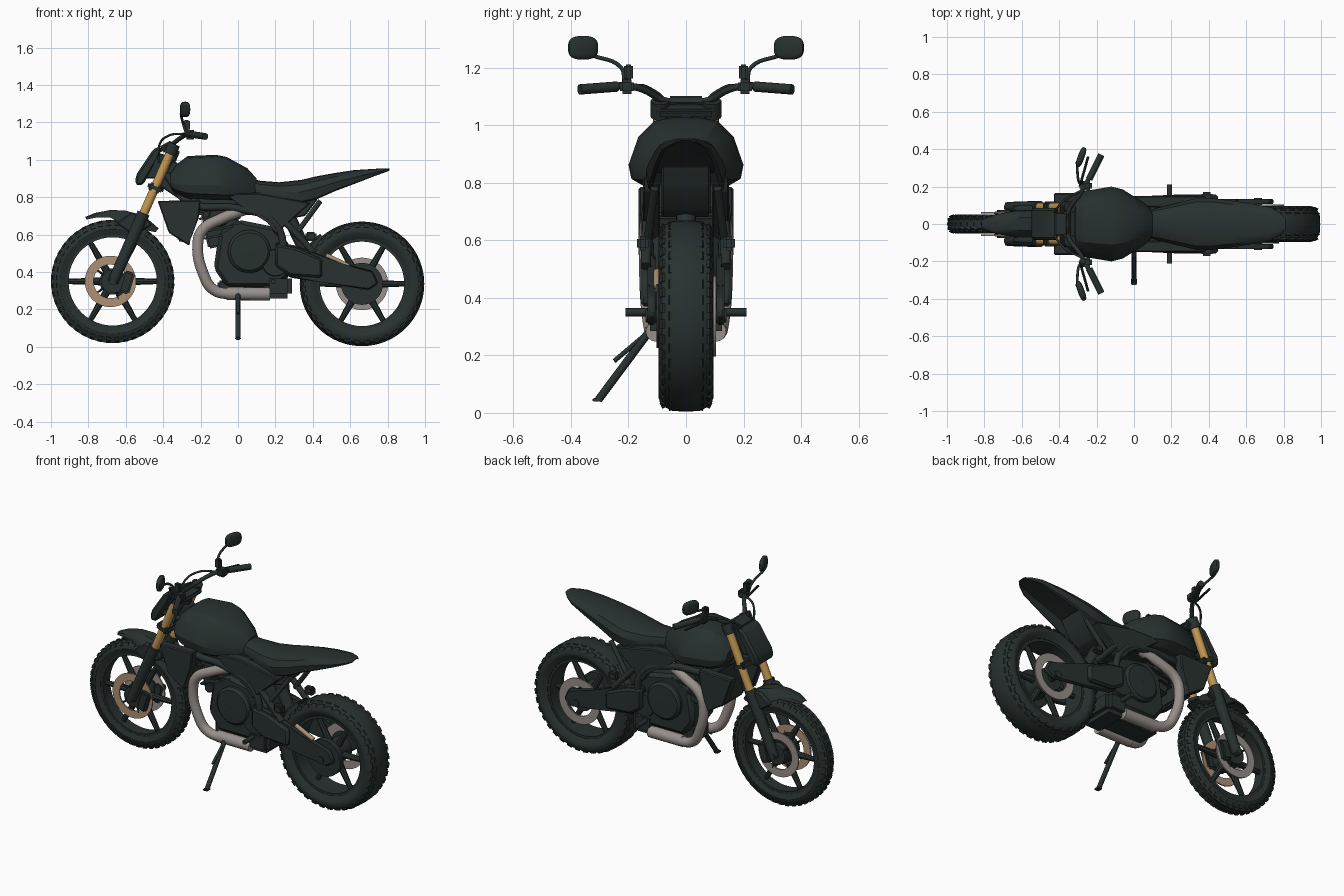
import bpy, bmesh, math
from mathutils import Vector, Matrix

if "Cube" in bpy.data.objects:
    bpy.data.objects.remove(bpy.data.objects["Cube"])

def material(name, rgb):
    m = bpy.data.materials.new(name)
    m.diffuse_color = (*rgb, 1)
    m.use_nodes = True
    m.node_tree.nodes["Principled BSDF"].inputs["Base Color"].default_value = m.diffuse_color
    return m

DARK = material("dark charcoal", (0.021, 0.031, 0.029))
GOLD = material("fork gold", (0.55, 0.31, 0.09))
STEEL = material("exhaust steel", (0.31, 0.275, 0.255))
COPPER = material("front disc copper", (0.42, 0.28, 0.18))

def finish(name, bm, mat, angle=35):
    bmesh.ops.recalc_face_normals(bm, faces=bm.faces)
    me = bpy.data.meshes.new(name)
    bm.to_mesh(me)
    bm.free()
    me.materials.append(mat)
    for p in me.polygons:
        p.use_smooth = True
    me.set_sharp_from_angle(angle=math.radians(angle))
    ob = bpy.data.objects.new(name, me)
    bpy.context.collection.objects.link(ob)
    return ob

def skin(bm, rings, close=False, caps=True):
    """Bridge equal-length vertex rings."""
    n = len(rings[0])
    for a, b in zip(rings, rings[1:] + rings[:1] if close else rings[1:]):
        for i in range(n):
            bm.faces.new((a[i], a[(i + 1) % n], b[(i + 1) % n], b[i]))
    if caps and not close:
        bm.faces.new(rings[0])
        bm.faces.new(rings[-1])

def lathe(name, c, prof, mat, n=48):
    """Revolve a closed (radius, y) profile about a y axis through c."""
    bm = bmesh.new()
    rings = []
    for k in range(n):
        a = 2 * math.pi * k / n
        rings.append([bm.verts.new((c[0] + r * math.cos(a), c[1] + y, c[2] + r * math.sin(a))) for r, y in prof])
    skin(bm, rings, close=True)
    return finish(name, bm, mat)

def ring(name, c, r0, r1, half, mat):
    return lathe(name, c, [(r0, -half), (r1, -half), (r1, half), (r0, half)], mat)

def rod(name, p, q, r0, mat, r1=None, n=16):
    p, q = Vector(p), Vector(q)
    bm = bmesh.new()
    rot = (q - p).to_track_quat('Z', 'Y').to_matrix().to_4x4()
    bmesh.ops.create_cone(bm, cap_ends=True, segments=n, radius1=r0, radius2=r0 if r1 is None else r1,
                          depth=(q - p).length, matrix=Matrix.Translation((p + q) / 2) @ rot)
    return finish(name, bm, mat)

def tube(name, pts, r, mat):
    """Smooth bent pipe through the points."""
    cu = bpy.data.curves.new(name, 'CURVE')
    cu.dimensions, cu.bevel_depth, cu.bevel_resolution = '3D', r, 6
    cu.resolution_u, cu.use_fill_caps = 6, True
    sp = cu.splines.new('BEZIER')
    sp.bezier_points.add(len(pts) - 1)
    for b, p in zip(sp.bezier_points, pts):
        b.co = p
        b.handle_left_type = b.handle_right_type = 'AUTO'
    tmp = bpy.data.objects.new(name + " path", cu)
    bpy.context.collection.objects.link(tmp)
    bpy.context.view_layer.update()
    bm = bmesh.new()
    me = bpy.data.meshes.new_from_object(tmp.evaluated_get(bpy.context.evaluated_depsgraph_get()))
    bm.from_mesh(me)
    bpy.data.objects.remove(tmp)
    return finish(name, bm, mat)

def box(name, loc, size, mat=DARK, tilt=0, bevel=0.01):
    bm = bmesh.new()
    bmesh.ops.create_cube(bm, size=1, matrix=Matrix.Translation(loc) @ Matrix.Rotation(tilt, 4, 'Y') @ Matrix.Diagonal((*size, 1)))
    bmesh.ops.bevel(bm, geom=bm.edges[:], offset=bevel, segments=2, affect='EDGES')
    return finish(name, bm, mat)

def plate(name, pts, y0, y1, mat=DARK, bevel=0.006):
    """Extrude an x-z outline from y0 to y1."""
    bm = bmesh.new()
    skin(bm, [[bm.verts.new((x, y, z)) for x, z in pts] for y in (y0, y1)])
    bmesh.ops.bevel(bm, geom=bm.edges[:], offset=bevel, segments=1, affect='EDGES')
    return finish(name, bm, mat)

def loft(name, rows, prof, mat=DARK, angle=35):
    """Rows are (x, z low, z high, half width); prof is half a section in 0..1."""
    full = prof + [(-y, z) for y, z in reversed(prof) if y > 0]
    bm = bmesh.new()
    skin(bm, [[bm.verts.new((x, w * y, a + (b - a) * z)) for y, z in full] for x, a, b, w in rows])
    return finish(name, bm, mat, angle)

def guard(name, c, stations):
    """Curved mudguard: stations are (angle, radius, half width, side drop)."""
    bm = bmesh.new()
    rings = []
    for deg, r, w, drop in stations:
        sec = []
        for t in (0, 0.006):
            row = [(w * y, r - t - drop * d) for y, d in ((-1, 1), (-.85, .4), (-.45, 0), (.45, 0), (.85, .4), (1, 1))]
            sec += row if t == 0 else row[::-1]
        a = math.radians(deg)
        rings.append([bm.verts.new((c[0] + q * math.cos(a), y, c[2] + q * math.sin(a))) for y, q in sec])
    skin(bm, rings)
    return finish(name, bm, DARK)

def wheel(name, c, r, w, rim, knobs, sink):
    """Tyre, tread blocks, rim, six spokes and hub."""
    prof = [(rim, -w * .75), (rim + .03, -w * .97), (r - .05, -w), (r - .024, -w * .87), (r - .007, -w * .5),
            (r - .004, 0), (r - .007, w * .5), (r - .024, w * .87), (r - .05, w), (rim + .03, w * .97), (rim, w * .75)]
    lathe(name + " tyre", c, prof, DARK, 64)
    bm = bmesh.new()
    for k in range(knobs):
        for y, dr, turn in ((0, 0, .5), (-.5, .003, 0), (.5, .003, 0), (-.78, .013, .5), (.78, .013, .5)):
            m = Matrix.Translation(c) @ Matrix.Rotation((k + turn) * 2 * math.pi / knobs, 4, 'Y')
            m = m @ Matrix.Translation((r - .01 - dr - sink, y * w, 0)) @ Matrix.Rotation(-y * .6, 4, 'Z')
            bmesh.ops.create_cube(bm, size=1, matrix=m @ Matrix.Diagonal((.02, w * .3, 3.4 * r / knobs, 1)))
    finish(name + " tread", bm, DARK)
    ring(name + " rim", c, rim - .014, rim + .008, w * .72, DARK)
    for k in range(6):
        a = k * math.pi / 3
        d = Vector((math.cos(a), 0, math.sin(a)))
        rod(name + " spoke", Vector(c) + d * .04, Vector(c) + d * (rim - .005), .022, DARK, .014, 8)
    ring(name + " hub", c, .012, .07, w * .8, DARK)

F, R = (-0.67, 0, 0.35), (0.663, 0, 0.337)
wheel("front wheel", F, 0.33, 0.05, 0.25, 44, 0)
wheel("rear wheel", R, 0.337, 0.095, 0.24, 36, .007)
rod("front axle", (F[0], -.115, F[2]), (F[0], .115, F[2]), .02, DARK)
rod("rear axle", (R[0], -.14, R[2]), (R[0], .14, R[2]), .022, DARK)
# rear brake and drive
ring("rear brake disc", (R[0], .1, R[2]), .09, .14, .004, STEEL)
ring("rear sprocket", (R[0], -.085, R[2]), .03, .112, .018, DARK)
rod("chain run", (.47, -.1, .49), (.59, -.1, .432), .013, COPPER)
guard("front mudguard", F, [(113, .375, .025, .01), (104, .378, .05, .02), (92, .382, .062, .035), (80, .385, .075, .07),
                            (68, .385, .08, .08), (58, .38, .07, .05), (49, .375, .045, .02)])
guard("rear hugger", R, [(130, .35, .05, .02), (145, .357, .085, .04), (158, .36, .09, .04), (172, .36, .08, .03)])

# tank, seat and hollow tail
loft("fuel tank", [(-.36, .85, .93, .12), (-.33, .82, .975, .15), (-.27, .795, 1.02, .175), (-.12, .785, 1.027, .2),
                   (-.06, .785, 1.015, .185), (.05, .79, .955, .115), (.1, .80, .90, .07)],
     [(0, 0), (.7, 0), (.95, .12), (1, .32), (.83, .72), (.55, .95), (.25, 1), (0, 1)], angle=25)
loft("seat and tail", [(.04, .80, .905, .06), (.12, .79, .888, .085), (.22, .775, .88, .11), (.34, .765, .893, .14),
                       (.42, .785, .912, .138), (.52, .83, .93, .125), (.62, .868, .945, .11), (.73, .912, .952, .09),
                       (.78, .93, .955, .06), (.81, .942, .955, .03)],
     [(0, .6), (.7, .55), (.84, .03), (.93, .1), (1, .5), (.85, .8), (.5, .97), (0, 1)])
plate("under tail", [(.2, .8), (.46, .86), (.42, .78), (.36, .70), (.25, .68)], -.085, .085)

# engine block
plate("crankcase", [(-.13, .42), (-.1, .62), (0, .68), (.2, .64), (.28, .54), (.28, .38), (.2, .32), (-.06, .32)], -.115, .115, bevel=.02)
box("cylinder", (-.09, 0, .66), (.19, .2, .24), tilt=-.2)
for i in range(5):
    box("cooling fin", (-.075 - i * .009, 0, .6 + i * .035), (.22, .23, .012), tilt=-.2, bevel=.003)
box("airbox", (-.02, 0, .765), (.5, .2, .12))
box("belly pan", (.05, 0, .31), (.32, .15, .09))
box("silencer", (.215, 0, .325), (.15, .25, .13), bevel=.025)
box("radiator", (-.28, 0, .67), (.06, .22, .22), tilt=.15)
rod("rear shock", (.27, 0, .7), (.38, 0, .47), .035, DARK)

# steering head
tilt = math.atan2(.155, .35)
box("upper clamp", (-.355, 0, 1.055), (.09, .2, .035), tilt=tilt)
box("lower clamp", (-.445, 0, .85), (.08, .24, .04), tilt=tilt)
rod("steering stem", (-.34, 0, 1.05), (-.43, 0, .84), .03, DARK)
box("instrument cluster", (-.38, 0, 1.07), (.08, .13, .04), tilt=-.5)
plate("headlight", [(-.55, .87), (-.545, .92), (-.455, 1.055), (-.415, 1.075), (-.405, 1.055), (-.435, 1.01), (-.505, .87), (-.53, .86)], -.085, .085, bevel=.012)
plate("headlight bracket", [(-.50, .90), (-.43, 1.04), (-.37, 1.02), (-.42, .9)], -.05, .05)
plate("frame neck", [(-.42, .86), (-.35, 1.0), (-.2, .9), (-.2, .78), (-.3, .78)], -.045, .045)

# parts on both sides
for s, side, disc in ((-1, "left ", COPPER), (1, "right ", STEEL)):
    ring(side + "front brake disc", (F[0] - .012, s * .06, F[2]), .09, .137, .004, disc)
    ring(side + "front hub drum", (F[0], s * .055, F[2]), .02, .062, .02, DARK)
    for k in range(5):
        a = k * 2 * math.pi / 5
        rod(side + "disc carrier arm", (F[0], s * .06, F[2]), (F[0] + .1 * math.cos(a), s * .06, F[2] + .1 * math.sin(a)), .01, DARK, .005, 8)
    box(side + "front brake caliper", (-.595, s * .068, .345), (.06, .05, .12), tilt=.3)
    rod(side + "fork cap", (-.342, s * .09, 1.085), (-.366, s * .09, 1.03), .033, DARK)
    rod(side + "fork tube", (-.35, s * .09, 1.065), (-.51, s * .09, .70), .024, GOLD)
    rod(side + "fork slider", (-.505, s * .09, .715), (-.67, s * .09, .345), .034, DARK, .028)
    plate(side + "mudguard bracket", [(-.65, .66), (-.57, .72), (-.49, .70), (-.46, .65), (-.56, .60)], s * .07, s * .1)
    # exhaust header and lower pipe
    tube(side + "exhaust", [(.04, s * .10, .735), (-.09, s * .125, .685), (-.19, s * .135, .625), (-.215, s * .135, .55),
                            (-.185, s * .13, .39), (-.13, s * .12, .305), (-.02, s * .112, .283), (.05, s * .105, .283)], .029, STEEL)
    rod(side + "exhaust pipe", (-.06, s * .108, .285), (.17, s * .105, .283), .035, STEEL)
    # engine covers
    lathe(side + "clutch cover", (.06, s * .1, .51), [(.001, 0), (.115, 0), (.115, s * .03), (.1, s * .045), (.001, s * .048)], DARK, 32)
    lathe(side + "gear cover", (.2, s * .1, .45), [(.001, 0), (.075, 0), (.07, s * .035), (.001, s * .035)], DARK, 24)
    lathe(side + "head cover", (-.1, s * .09, .7), [(.001, 0), (.06, 0), (.05, s * .03), (.001, s * .03)], DARK, 24)
    # fairing panels and frame
    plate(side + "shroud", [(-.43, .78), (-.2, .785), (-.21, .69), (-.25, .60), (-.26, .54), (-.37, .61)], s * .11, s * .165)
    plate(side + "side panel", [(-.08, .82), (.12, .82), (.39, .77), (.2, .60), (.16, .67), (.02, .75)], s * .09, s * .15)
    tube(side + "frame rail", [(-.38, s * .04, .92), (-.26, s * .1, .77), (.0, s * .125, .74), (.2, s * .135, .66), (.25, s * .125, .42)], .02, DARK)
    rod(side + "subframe strut", (.44, s * .11, .78), (.30, s * .135, .59), .014, DARK)
    rod(side + "lower strut", (.25, s * .135, .67), (.40, s * .14, .51), .018, DARK)
    box(side + "passenger peg", (.39, s * .15, .59), (.06, .04, .05))
    plate(side + "swingarm", [(.2, .56), (.32, .54), (.55, .44), (.72, .405), (.75, .34), (.7, .305), (.45, .345), (.28, .37), (.2, .42)], s * .106, s * .134, bevel=.008)
    plate(side + "swingarm pivot", [(.2, .55), (.31, .53), (.45, .47), (.45, .37), (.28, .38), (.2, .43)], s * .12, s * .158, bevel=.012)
    rod(side + "foot peg", (.19, s * .1, .35), (.19, s * .21, .35), .014, DARK)
    # handlebar, controls and mirror
    tube(side + "handlebar", [(-.355, 0, 1.085), (-.35, s * .07, 1.085), (-.295, s * .15, 1.125), (-.26, s * .21, 1.138), (-.2, s * .32, 1.128)], .012, DARK)
    rod(side + "grip", (-.24, s * .24, 1.135), (-.175, s * .37, 1.125), .018, DARK)
    box(side + "switch block", (-.255, s * .205, 1.135), (.06, .05, .05))
    box(side + "reservoir", (-.275, s * .2, 1.185), (.035, .03, .055), bevel=.006)
    rod(side + "lever", (-.29, s * .2, 1.135), (-.245, s * .36, 1.12), .007, DARK, n=8)
    tube(side + "mirror stem", [(-.28, s * .215, 1.15), (-.295, s * .225, 1.20), (-.305, s * .33, 1.245)], .007, DARK)
    bm = bmesh.new()
    bmesh.ops.create_uvsphere(bm, u_segments=20, v_segments=12, radius=1)
    for v in bm.verts:
        v.co = [math.copysign(abs(q) ** .7, q) for q in v.co]
    bm.transform(Matrix.Translation((-.283, s * .358, 1.27)) @ Matrix.Rotation(-s * .35, 4, 'Z') @ Matrix.Diagonal((.018, .055, .041, 1)))
    finish(side + "mirror", bm, DARK)
    tube(side + "cable", [(-.28, s * .18, 1.14), (-.37, s * .13, 1.13), (-.42, s * .07, 1.08), (-.42, s * .04, .95)], .006, DARK)

# kickstand
rod("kickstand leg", (0, -.13, .28), (0, -.305, .045), .014, DARK)
rod("kickstand spring", (0, -.15, .265), (0, -.25, .18), .008, DARK)
box("kickstand foot", (0, -.308, .045), (.03, .035, .012), bevel=.003)
